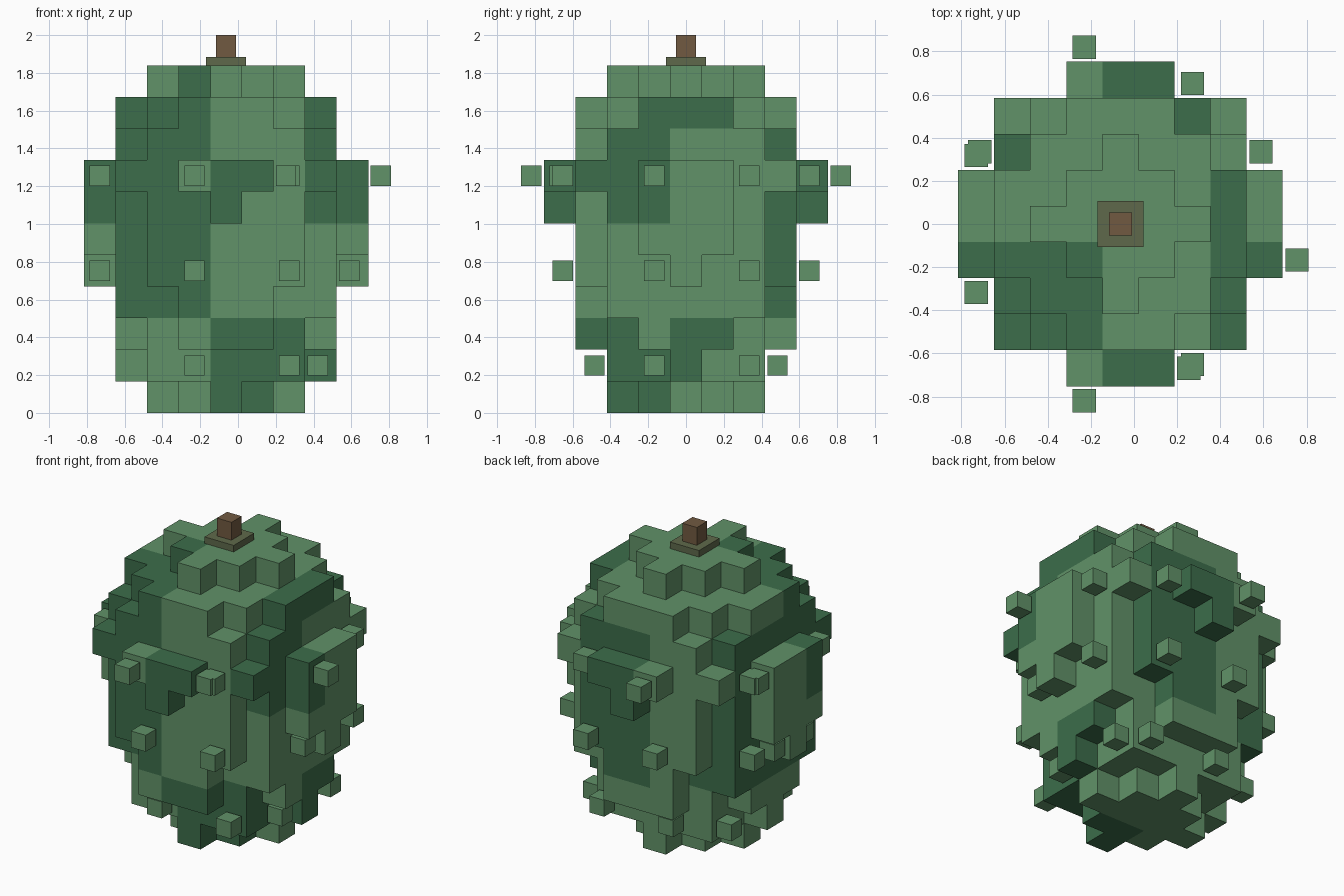
import bpy, bmesh
from mathutils import Vector

if "Cube" in bpy.data.objects:
    bpy.data.objects.remove(bpy.data.objects["Cube"])

H = 1.84 / 11          # voxel size
CX = -0.063            # the body axis sits slightly left of centre


def material(name, rgb):
    m = bpy.data.materials.new(name)
    m.diffuse_color = (*rgb, 1)
    m.use_nodes = True
    m.node_tree.nodes["Principled BSDF"].inputs["Base Color"].default_value = m.diffuse_color
    return m


LIGHT = material("light_green", (0.119, 0.287, 0.138))
DARK = material("dark_green", (0.045, 0.153, 0.069))
BROWN = material("stem_brown", (0.165, 0.102, 0.053))
OLIVE = material("olive_brown", (0.114, 0.141, 0.070))


def finish(name, bm, mats):
    me = bpy.data.meshes.new(name)
    bm.to_mesh(me)
    bm.free()
    for m in mats:
        me.materials.append(m)
    ob = bpy.data.objects.new(name, me)
    bpy.context.collection.objects.link(ob)
    return ob


def box(bm, centre, size):
    verts = bmesh.ops.create_cube(bm, size=1)["verts"]
    bmesh.ops.scale(bm, vec=size, verts=verts)
    bmesh.ops.translate(bm, vec=centre, verts=verts)


def pos(i, j, k):
    return Vector((CX + i * H, j * H, (k + 0.5) * H))


# Voxel solid: an elliptical disc per layer, with these squared radii
RADII = [4.7, 9.3, 11.5, 13.5, 16.5, 17.2, 17.8, 19, 15, 11.5, 4.7]
solid = {(i, j, k) for k, r in enumerate(RADII)
         for i in range(-5, 6) for j in range(-5, 6)
         if i * i + 1.08 * j * j <= r}

# Dark patches: 3x3x3 voxel cells, keyed by cell column, row and layer
DARK_CELLS = {"Bb1", "Bb2", "Bb3", "Cb0", "Db2", "Db3", "Dc0", "Dc3",
              "Ab2", "Ca2", "Cd1", "Cd2", "Bc1", "Bc2"}


def is_dark(i, j, k):
    return "ABCD"[i // 3 + 2] + "abcd"[j // 3 + 2] + str(k // 3) in DARK_CELLS


# Body: only the exposed voxel faces
DIRS = [(1, 0, 0), (-1, 0, 0), (0, 1, 0), (0, -1, 0), (0, 0, 1), (0, 0, -1)]
bm = bmesh.new()
for v in sorted(solid):
    for d in DIRS:
        if (v[0] + d[0], v[1] + d[1], v[2] + d[2]) in solid:
            continue
        n = Vector(d)
        a = Vector((abs(d[1]) + abs(d[2]), abs(d[0]), 0))
        b = n.cross(a)
        c = pos(*v) + n * H / 2
        quad = [c + (a * s + b * t) * H / 2
                for s, t in ((-1, -1), (1, -1), (1, 1), (-1, 1))]
        f = bm.faces.new([bm.verts.new(q) for q in quad])
        f.material_index = int(is_dark(*v))
bmesh.ops.remove_doubles(bm, verts=bm.verts, dist=0.001)
finish("fruit_body", bm, [LIGHT, DARK])

# Spikes: small cubes floating just off the sides, on every third lane
bm = bmesh.new()
for k in (1, 4, 7):
    for lane in (-4, -1, 2):
        for axis in (0, 1):
            for sign in (1, -1):
                if axis == 0 and sign < 0 and lane < 0:
                    continue
                reach = [v[axis] * sign for v in solid
                         if v[2] == k and v[1 - axis] == lane]
                if not reach:
                    continue
                cell = [lane, lane, k]
                cell[axis] = max(reach) * sign
                c = pos(*cell)
                c[axis] += sign * 0.15
                box(bm, c, (0.108,) * 3)
finish("spikes", bm, [LIGHT])

# Stem on a flat cap
bm = bmesh.new()
box(bm, (CX, 0, 1.8615), (0.212, 0.212, 0.043))
finish("stem_cap", bm, [OLIVE])
bm = bmesh.new()
box(bm, (CX, 0, 1.9415), (0.106, 0.106, 0.117))
finish("stem", bm, [BROWN])
